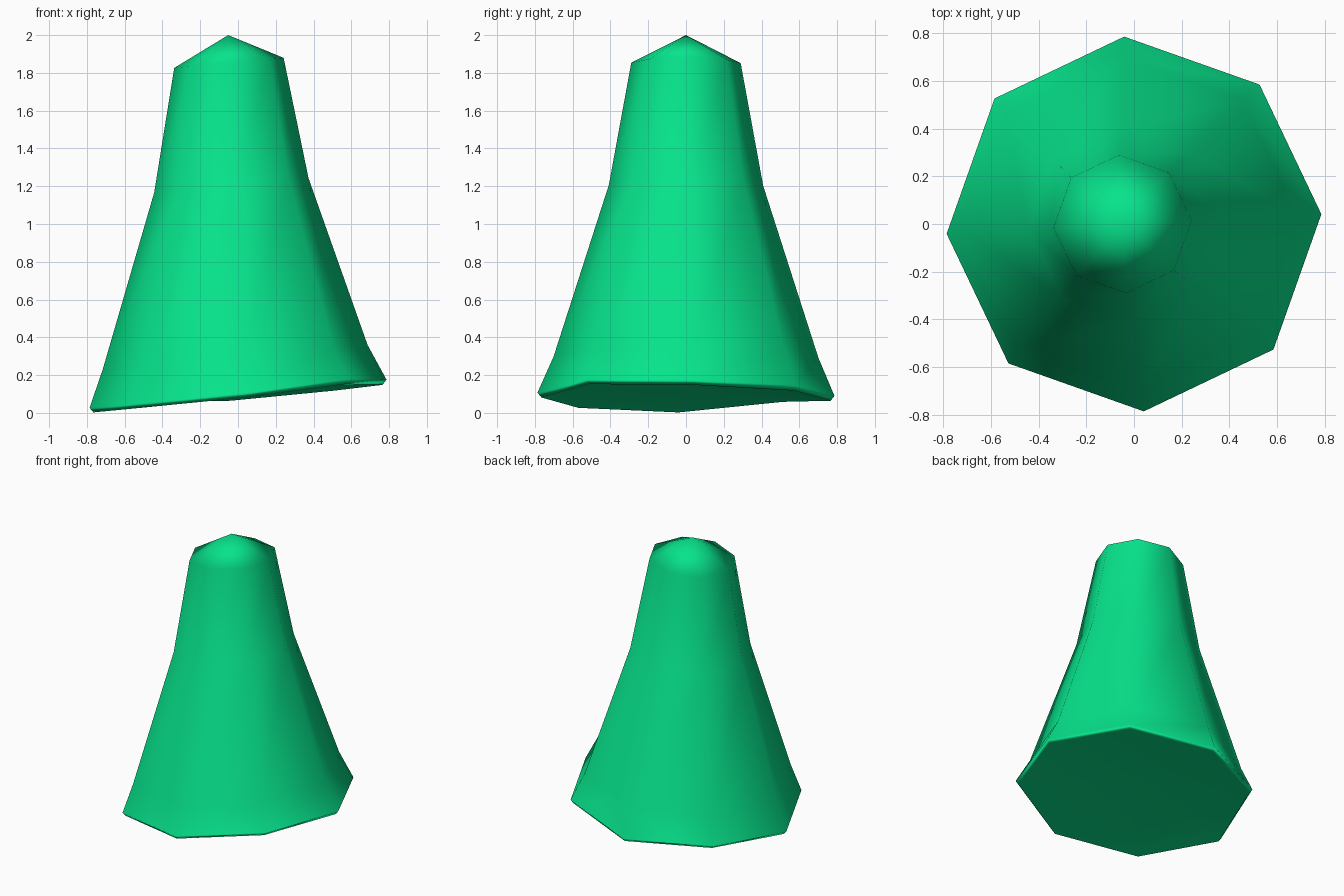
import bpy
import bmesh
import math

cube = bpy.data.objects.get("Cube")
if cube:
    bpy.data.objects.remove(cube, do_unlink=True)

SIDES = 8
TWIST = math.radians(3)
TILT = 0.092

# Cone profile from the base up: centre x, centre z, radius, share of base unevenness
PROFILE = [
    (0.0, 0.078, 0.767, 1),
    (0.0, 0.104, 0.787, 1),
    (-0.015, 0.295, 0.702, 0),
    (-0.035, 1.205, 0.409, 0),
    (-0.048, 1.853, 0.29, 0),
]
TIP = (-0.052, 0, 2.0)
BASE_CENTRE = (0, 0, 0.15)
# Height change of each base corner, going round from +x
UNEVEN = [0, -0.007, -0.01, 0.033, -0.005, -0.004, 0, 0.022]


def make_material(name, color):
    mat = bpy.data.materials.new(name)
    mat.use_nodes = True
    mat.diffuse_color = color
    mat.node_tree.nodes["Principled BSDF"].inputs["Base Color"].default_value = color
    return mat


def add_ring(bm, cx, cz, radius, uneven):
    ring = []
    for i in range(SIDES):
        angle = TWIST + math.tau * i / SIDES
        x, y = radius * math.cos(angle), radius * math.sin(angle)
        ring.append(bm.verts.new((cx + x, y, cz + TILT * x + uneven * UNEVEN[i])))
    return ring


# Tapered eight-sided body with slanted rings, a hollowed base and a pointed cap
bm = bmesh.new()
rings = [add_ring(bm, *row) for row in PROFILE]
tip = bm.verts.new(TIP)
base = bm.verts.new(BASE_CENTRE)
for i in range(SIDES):
    j = (i + 1) % SIDES
    bm.faces.new((rings[0][j], rings[0][i], base))
    for low, high in zip(rings, rings[1:]):
        bm.faces.new((low[i], low[j], high[j], high[i]))
    bm.faces.new((rings[-1][i], rings[-1][j], tip))
bmesh.ops.recalc_face_normals(bm, faces=bm.faces[:])
for face in bm.faces:
    face.smooth = True

mesh = bpy.data.meshes.new("tapered_cone")
bm.to_mesh(mesh)
bm.free()
mesh.materials.append(make_material("bright green", (0.002, 0.77, 0.26, 1)))
body = bpy.data.objects.new("tapered_cone", mesh)
bpy.context.collection.objects.link(body)

# Large faces lead the smooth shading, so the rim and cap edge stay crisp
weighted = body.modifiers.new("weighted_shading", "WEIGHTED_NORMAL")
weighted.mode = 'FACE_AREA'
weighted.weight = 80
